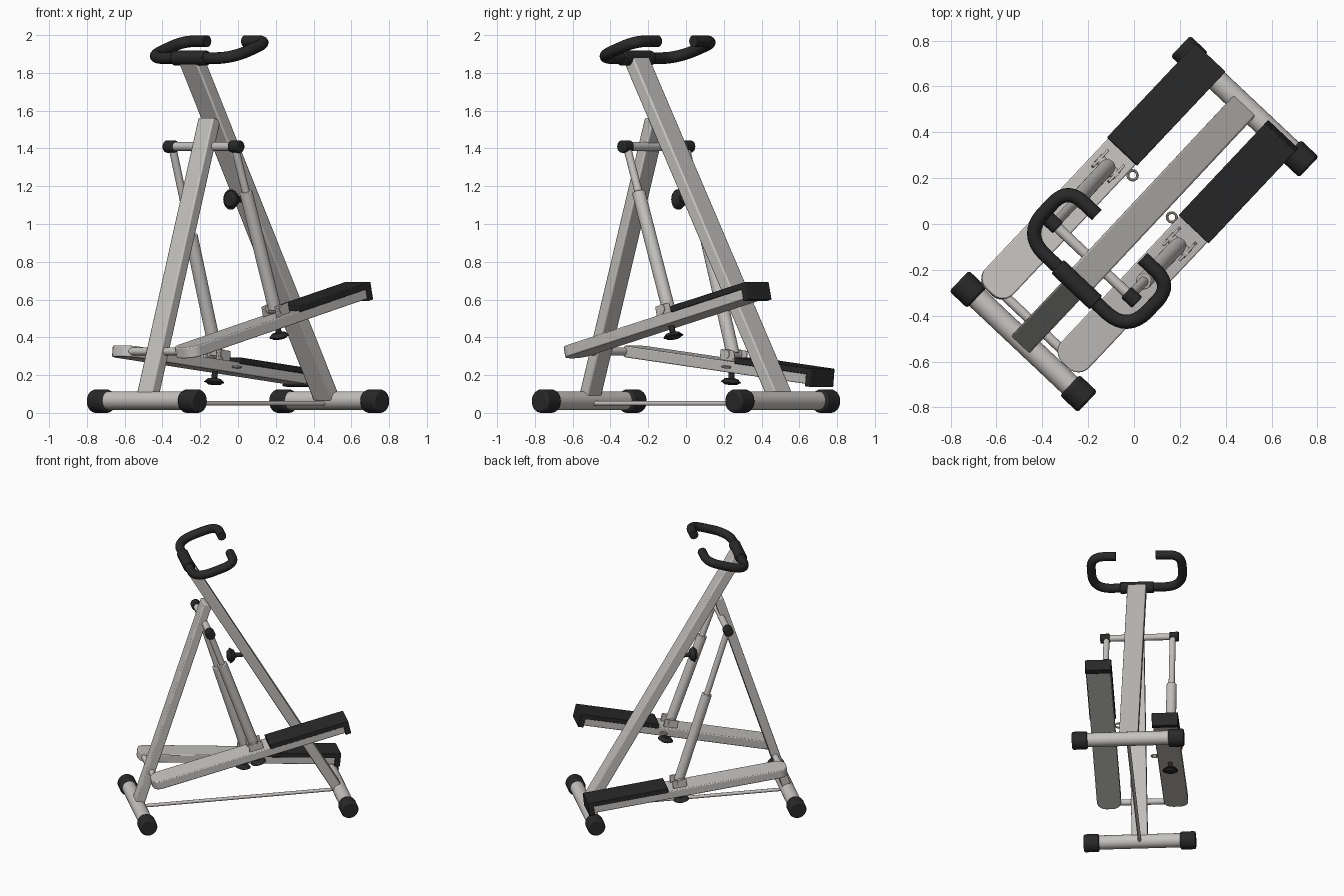
import bpy, bmesh, math
from mathutils import Matrix, Vector

if "Cube" in bpy.data.objects:
    bpy.data.objects.remove(bpy.data.objects["Cube"])

# Local frame: X = across the machine, Y = towards the rear; turned about z at the end
TURN = Matrix.Rotation(math.radians(-43.3), 4, 'Z')


def material(name, col):
    m = bpy.data.materials.new(name)
    m.diffuse_color = (*col, 1)
    m.use_nodes = True
    m.node_tree.nodes["Principled BSDF"].inputs["Base Color"].default_value = m.diffuse_color
    return m


GREY = material("warm_grey_metal", (0.56, 0.55, 0.53))
BLACK = material("black_rubber", (0.022, 0.022, 0.023))


def finish(name, bm, mat, m=Matrix(), bevel=0.0):
    bmesh.ops.transform(bm, matrix=TURN @ m, verts=bm.verts)
    bmesh.ops.recalc_face_normals(bm, faces=bm.faces)
    me = bpy.data.meshes.new(name)
    bm.to_mesh(me)
    bm.free()
    me.materials.append(mat)
    ob = bpy.data.objects.new(name, me)
    bpy.context.collection.objects.link(ob)
    if bevel:
        b = ob.modifiers.new("soft_edges", 'BEVEL')
        b.width, b.segments, b.limit_method = bevel, 2, 'ANGLE'
        b.angle_limit = math.radians(40)
    return ob


def axis_matrix(p, q):
    """Frame centred between p and q: z along the axis, x kept across the machine."""
    p, q = Vector(p), Vector(q)
    z = (q - p).normalized()
    x = Vector((1, 0, 0)) if abs(z.x) < 0.9 else Vector((0, 1, 0))
    y = z.cross(x).normalized()
    x = y.cross(z)
    m = Matrix((x, y, z)).transposed().to_4x4()
    m.translation = (p + q) / 2
    return m, (q - p).length


def rod(name, p, q, r, mat, r2=None, bevel=0.0, m=Matrix(), seg=28):
    a, length = axis_matrix(p, q)
    bm = bmesh.new()
    bmesh.ops.create_cone(bm, cap_ends=True, segments=seg, radius1=r,
                          radius2=r if r2 is None else r2, depth=length)
    return finish(name, bm, mat, m @ a, bevel)


def beam(name, p, q, w, d, mat, bevel=0.008):
    a, length = axis_matrix(p, q)
    bm = bmesh.new()
    bmesh.ops.create_cube(bm, size=1)
    return finish(name, bm, mat, a @ Matrix.Diagonal((w, d, length, 1)), bevel)


def box(name, lo, hi, mat, m=Matrix(), bevel=0.004):
    lo, hi = Vector(lo), Vector(hi)
    bm = bmesh.new()
    bmesh.ops.create_cube(bm, size=1)
    return finish(name, bm, mat, m @ Matrix.Translation((lo + hi) / 2)
                  @ Matrix.Diagonal((*(hi - lo), 1)), bevel)


def knob(name, base, tip, m=Matrix()):
    """Round hand knob: stem, wide grip and a narrower end disc."""
    b, t = Vector(base), Vector(tip)
    rod(name + "_stem", b, b.lerp(t, 0.7), 0.016, BLACK, m=m)
    rod(name + "_grip", b.lerp(t, 0.6), b.lerp(t, 0.86), 0.035, BLACK, 0.056, 0.004, m)
    rod(name + "_end", b.lerp(t, 0.8), t, 0.05, BLACK, 0.034, 0.004, m)


# Floor feet with rubber end caps
for label, y in (("front", -0.704), ("rear", 0.704)):
    rod(label + "_foot", (-0.36, y, 0.065), (0.36, y, 0.065), 0.049, GREY)
    for side, s in (("left", -1), ("right", 1)):
        rod(f"{label}_foot_cap_{side}", (s * 0.278, y, 0.062), (s * 0.385, y, 0.062),
            0.062, BLACK, bevel=0.012)

# Main posts and the thin floor tie rod
beam("front_post", (0, -0.70, 0.08), (0, -0.22, 1.555), 0.11, 0.062, GREY)
beam("rear_post", (-0.003, 0.685, 0.08), (0, -0.36, 1.87), 0.13, 0.07, GREY)
rod("floor_tie_rod", (0, -0.70, 0.05), (0, 0.70, 0.05), 0.012, GREY, seg=12)

# Handlebar: rounded loop, rising to the rear
corners = [(-0.137, -0.083), (-0.312, -0.083), (-0.312, -0.364), (0, -0.364)]
half = [Vector(corners[0])]
for i, r in ((1, 0.085), (2, 0.12)):
    c = Vector(corners[i])
    a = c + (Vector(corners[i - 1]) - c).normalized() * r
    b = c + (Vector(corners[i + 1]) - c).normalized() * r
    for k in range(9):
        t = k / 8
        half.append(a * (1 - t) ** 2 + c * 2 * t * (1 - t) * 0.9 + b * t * t
                    + (a + b) * 0.1 * t * (1 - t))
path = half + [Vector((-p.x, p.y)) for p in reversed(half)]
cu = bpy.data.curves.new("handlebar", 'CURVE')
cu.dimensions = '3D'
cu.bevel_depth, cu.bevel_resolution, cu.use_fill_caps = 0.031, 5, True
sp = cu.splines.new('POLY')
sp.points.add(len(path) - 1)
for pt, p in zip(sp.points, path):
    pt.co = (p.x - 0.008, p.y, 1.878 + (p.y + 0.364) * 0.32, 1)
sp.use_smooth = True
cu.materials.append(BLACK)
bar = bpy.data.objects.new("handlebar", cu)
bar.matrix_world = TURN
bpy.context.collection.objects.link(bar)
rod("handlebar_clamp", (-0.115, -0.364, 1.878), (0.115, -0.364, 1.878), 0.04, BLACK, bevel=0.005)

# Crossbar that carries the two dampers
MID = -0.025
rod("crossbar", (MID - 0.26, -0.24, 1.41), (MID + 0.26, -0.24, 1.41), 0.023, GREY)
for side, s in (("left", -1), ("right", 1)):
    rod("crossbar_cap_" + side, (MID + s * 0.205, -0.24, 1.41), (MID + s * 0.27, -0.24, 1.41),
        0.033, BLACK, bevel=0.006)

# Adjusting knob on the front side of the rear post
knob("post_knob", (0, 0.05, 1.13), (0, -0.075, 1.13))

# Pedal axle through the front post
rod("pedal_axle", (MID - 0.27, -0.615, 0.325), (MID + 0.27, -0.615, 0.325), 0.021, GREY)

# Pedals, each with pad, damper, bracket, knob and pull ring
for side, s, angle in (("left", -1, -6.1), ("right", 1, 13.3)):
    x = MID + s * 0.23
    m = Matrix.Translation((x, -0.615, 0.325)) @ Matrix.Rotation(math.radians(angle), 4, 'X')

    # arm with rounded front corners
    outline = [(0.083, 1.355), (-0.083, 1.355)]
    for cx, start in ((-0.018, 180), (0.018, 270)):
        for k in range(7):
            a = math.radians(start + 15 * k)
            outline.append((cx + 0.065 * math.cos(a), 0.03 + 0.065 * math.sin(a)))
    bm = bmesh.new()
    f = bm.faces.new([bm.verts.new((px, py, -0.03)) for px, py in outline])
    ext = bmesh.ops.extrude_face_region(bm, geom=[f])
    bmesh.ops.translate(bm, vec=(0, 0, 0.06),
                        verts=[g for g in ext["geom"] if isinstance(g, bmesh.types.BMVert)])
    finish("pedal_arm_" + side, bm, GREY, m, 0.006)

    # foot pad and its end guard
    box("foot_pad_" + side, (-0.09, 0.81, 0.022), (0.09, 1.37, 0.055), BLACK, m)
    box("foot_pad_end_" + side, (-0.09, 1.335, -0.042), (0.09, 1.375, 0.055), BLACK, m)

    # bracket on the arm
    for e in (-1, 1):
        box(f"bracket_plate_{side}_{'outer' if e == s else 'inner'}",
            (e * 0.048 - 0.006, 0.67, 0.02), (e * 0.048 + 0.006, 0.77, 0.085), GREY, m)
    rod("damper_pivot_" + side, (-0.058, 0.715, 0.062), (0.058, 0.715, 0.062), 0.024, GREY, m=m)

    # damper: sleeve below, thin rod above
    low = m @ Vector((0, 0.715, 0.062))
    top = Vector((MID + s * 0.227, -0.24, 1.41))
    joint = low + (top - low).normalized() * 0.66
    rod("damper_sleeve_" + side, low, joint, 0.035, GREY, bevel=0.004)
    rod("damper_rod_" + side, joint, top, 0.021, GREY)

    # tightening knob underneath and pull ring on the inner edge
    knob("pedal_knob_" + side, (0, 0.715, -0.02), (0, 0.715, -0.1), m)
    ring_m = TURN @ m @ Matrix.Translation((-s * 0.105, 0.77, 0.0))
    bpy.ops.mesh.primitive_torus_add(major_radius=0.021, minor_radius=0.006,
                                     major_segments=20, minor_segments=8)
    ring = bpy.context.object
    ring.name = "pull_ring_" + side
    ring.data.transform(ring_m)
    ring.data.materials.append(GREY)

# Smooth the round parts, keep hard edges
bpy.ops.object.select_all(action='DESELECT')
for ob in bpy.context.scene.objects:
    if ob.type == 'MESH':
        ob.select_set(True)
        bpy.context.view_layer.objects.active = ob
bpy.ops.object.shade_smooth_by_angle(angle=math.radians(35))
